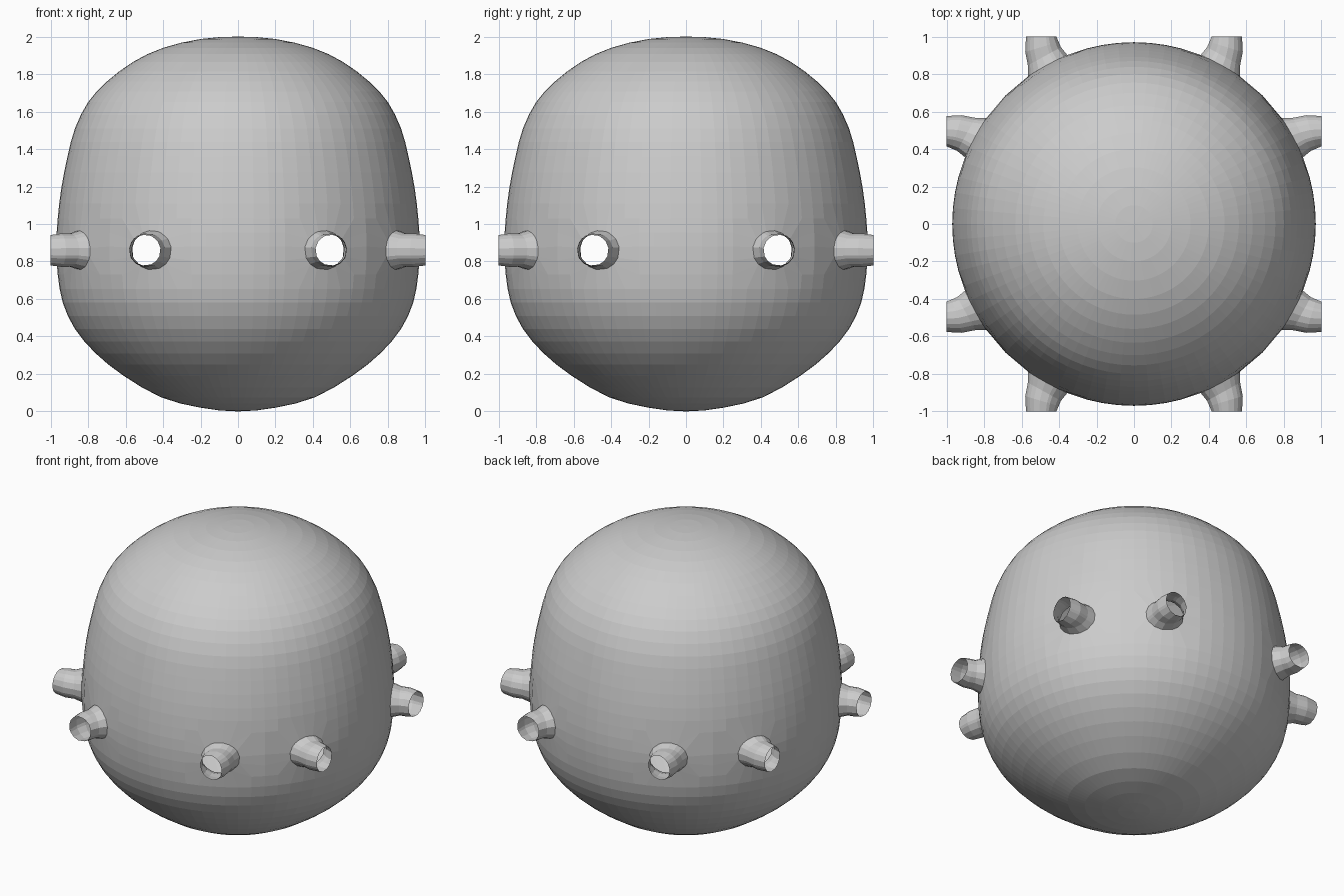
import bpy, bmesh, math
from mathutils import Vector

if "Cube" in bpy.data.objects:
    bpy.data.objects.remove(bpy.data.objects["Cube"])

SEGMENTS = 72
# Body profile (radius, height), bottom to top
PROFILE = [(0, 0), (0.2, 0.02), (0.41, 0.075), (0.61, 0.19), (0.76, 0.31),
           (0.87, 0.44), (0.935, 0.58), (0.962, 0.73), (0.97, 0.88), (0.962, 1.03),
           (0.943, 1.19), (0.91, 1.36), (0.87, 1.51), (0.80, 1.65),
           (0.70, 1.76), (0.56, 1.865), (0.40, 1.94), (0.2, 1.987), (0, 2.0)]
PIPE_Z, BASE_U, BASE_R = 0.86, 0.46, 0.105


def smooth_profile(pts, steps):
    """Catmull-Rom samples through the profile points."""
    p = [Vector((-pts[1][0], pts[1][1]))] + [Vector(q) for q in pts]
    p.append(Vector((-pts[-2][0], pts[-2][1])))
    out = []
    for i in range(1, len(p) - 2):
        a, b, c, d = p[i - 1:i + 3]
        for s in range(steps):
            t = s / steps
            out.append(0.5 * (2 * b + (c - a) * t + (2 * a - 5 * b + 4 * c - d) * t * t
                              + (3 * b - a - 3 * c + d) * t ** 3))
    return out + [p[-2]]


samples = smooth_profile(PROFILE, 2)


def radius_at(z):
    for a, b in zip(samples, samples[1:]):
        if a.y <= z <= b.y:
            return a.x + (b.x - a.x) * (z - a.y) / (b.y - a.y)
    return 0


# Rounded hollow body, turned around z
bm = bmesh.new()
rings = []
for s in samples[1:-1]:
    rings.append([bm.verts.new((s.x * math.cos(2 * math.pi * k / SEGMENTS),
                                s.x * math.sin(2 * math.pi * k / SEGMENTS), s.y))
                  for k in range(SEGMENTS)])
bottom, top = bm.verts.new((0, 0, 0)), bm.verts.new((0, 0, 2))
for k in range(SEGMENTS):
    n = (k + 1) % SEGMENTS
    bm.faces.new((bottom, rings[0][n], rings[0][k]))
    bm.faces.new((top, rings[-1][k], rings[-1][n]))
    for lo, hi in zip(rings, rings[1:]):
        bm.faces.new((lo[k], lo[n], hi[n], hi[k]))


def add_pipe(out, side):
    """Open a round hole in the body and draw its rim out into a short pipe."""
    def local(v):
        return v.co.dot(side) - BASE_U, v.co.z - PIPE_Z

    hole = [f for f in bm.faces if f.calc_center_median().dot(out) > 0
            and any(math.hypot(*local(v)) < BASE_R for v in f.verts)]
    bmesh.ops.delete(bm, geom=hole, context='FACES')
    edges = [e for e in bm.edges if e.is_boundary
             and all(v.co.dot(out) > 0 and math.hypot(*local(v)) < 0.25 for v in e.verts)]
    rim = {v for e in edges for v in e.verts}
    angle = {v: math.atan2(local(v)[1], local(v)[0]) for v in rim}
    loop = sorted(rim, key=lambda v: angle[v])
    angles = [angle[v] for v in loop]
    for v, a in zip(loop, angles):
        u, z = BASE_U + BASE_R * math.cos(a), PIPE_Z + BASE_R * math.sin(a)
        v.co = side * u + out * math.sqrt(radius_at(z) ** 2 - u * u) + Vector((0, 0, z))
    # centre offset, radius, depth, slant of each pipe ring
    for cu, r, depth, slant in ((0.478, 0.089, 0.895, 0.55),
                                (0.491, 0.09, 0.945, 0.3),
                                (0.495, 0.082, 1.0, 0)):
        new = []
        for a in angles:
            du = r * math.cos(a)
            new.append(bm.verts.new(side * (cu + du) + out * (depth - slant * du)
                                    + Vector((0, 0, PIPE_Z + r * math.sin(a)))))
        for i in range(len(new)):
            j = (i + 1) % len(new)
            bm.faces.new((loop[i], loop[j], new[j], new[i]))
        loop = new


# Two pipes on each of the four sides
for q in range(4):
    ang = q * math.pi / 2
    out = Vector((round(math.cos(ang)), round(math.sin(ang)), 0))
    side = Vector((-out.y, out.x, 0))
    add_pipe(out, side)
    add_pipe(out, -side)

bmesh.ops.delete(bm, geom=[v for v in bm.verts if not v.link_faces], context='VERTS')
bmesh.ops.recalc_face_normals(bm, faces=bm.faces)
mesh = bpy.data.meshes.new("hollow_body_with_pipes")
bm.to_mesh(mesh)
bm.free()
body = bpy.data.objects.new("hollow_body_with_pipes", mesh)
bpy.context.collection.objects.link(body)
